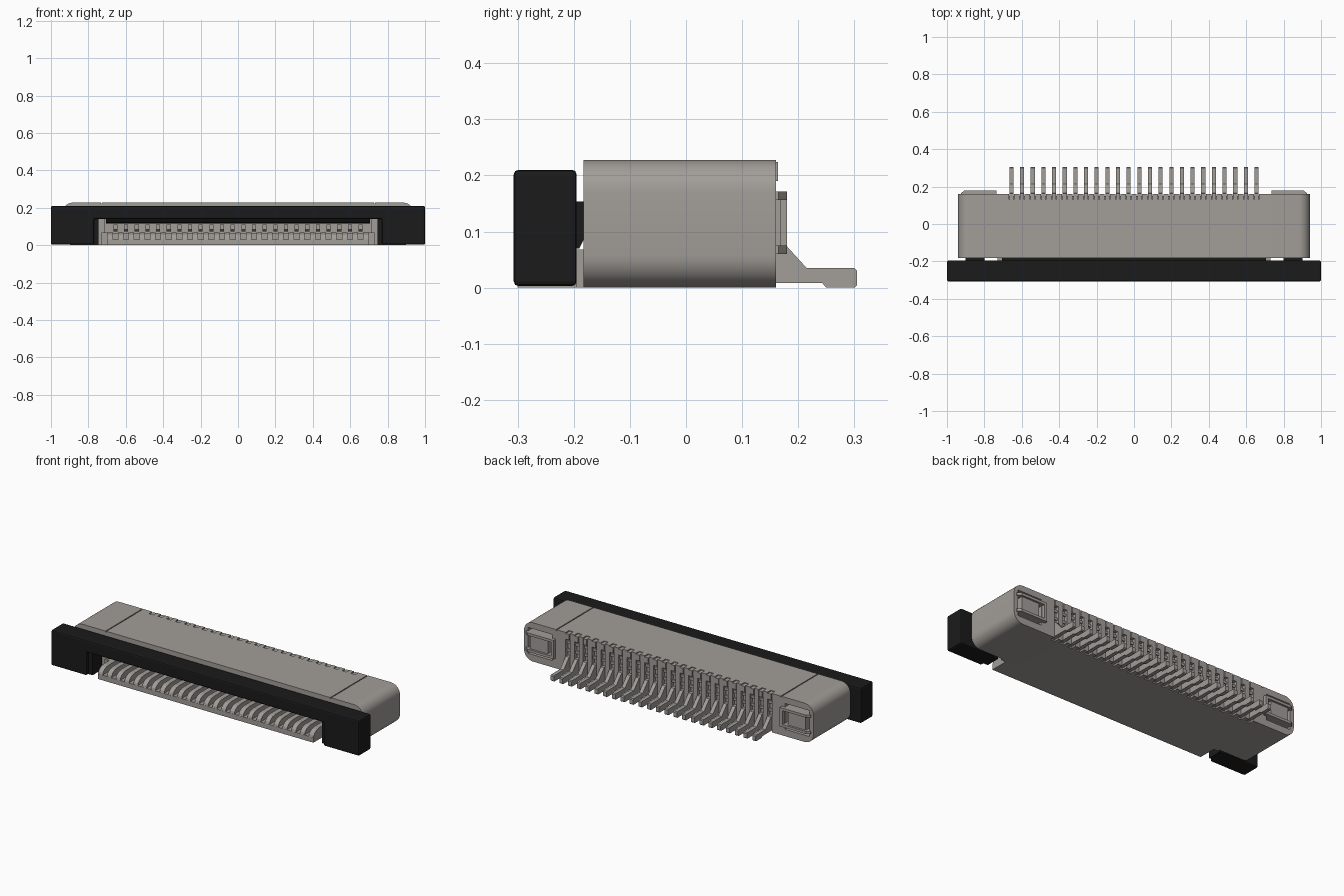
import bpy, bmesh, math

if "Cube" in bpy.data.objects:
    bpy.data.objects.remove(bpy.data.objects["Cube"], do_unlink=True)


def material(name, rgb):
    m = bpy.data.materials.new(name)
    m.use_nodes = True
    m.diffuse_color = (*rgb, 1)
    m.node_tree.nodes["Principled BSDF"].inputs["Base Color"].default_value = (*rgb, 1)
    return m


GREY = material("warm grey", (0.36, 0.338, 0.315))
BLACK = material("black plastic", (0.011, 0.011, 0.011))

COUNT, PITCH = 24, 0.057
PINS = [(i - (COUNT - 1) / 2) * PITCH for i in range(COUNT)]
PLACE = {"x": lambda p, d: (d, p[0], p[1]),
         "y": lambda p, d: (p[0], d, p[1]),
         "z": lambda p, d: (p[0], p[1], d)}


def add_prism(bm, points, lo, hi, axis):
    """Extrude a profile along an axis, with all faces pointing outward."""
    n = len(points)
    area = sum(points[i - 1][0] * points[i][1] - points[i][0] * points[i - 1][1] for i in range(n))
    if (area < 0) != (axis == "y"):
        points = points[::-1]
    low, high = [[bm.verts.new(PLACE[axis](p, d)) for p in points] for d in sorted((lo, hi))]
    bm.faces.new(low[::-1])
    bm.faces.new(high)
    for i in range(n):
        j = (i + 1) % n
        bm.faces.new((low[i], low[j], high[j], high[i]))


def add_box(bm, x, y, z):
    corners = [(y[0], z[0]), (y[1], z[0]), (y[1], z[1]), (y[0], z[1])]
    add_prism(bm, corners, x[0], x[1], "x")


def both(bm, x, y, z):
    add_box(bm, x, y, z)
    add_box(bm, (-x[1], -x[0]), y, z)


def finish(bm, name, mat):
    mesh = bpy.data.meshes.new(name)
    bm.normal_update()
    bm.to_mesh(mesh)
    bm.free()
    obj = bpy.data.objects.new(name, mesh)
    bpy.context.collection.objects.link(obj)
    if mat:
        mesh.materials.append(mat)
    return obj


def activate(obj):
    bpy.ops.object.select_all(action="DESELECT")
    obj.select_set(True)
    bpy.context.view_layer.objects.active = obj


def carve(obj, bm):
    cutter = finish(bm, "cutter", None)
    cutter.hide_render = True
    mod = obj.modifiers.new("carve", "BOOLEAN")
    mod.operation, mod.solver, mod.object = "DIFFERENCE", "EXACT", cutter
    activate(obj)
    bpy.ops.object.modifier_apply(modifier=mod.name)
    bpy.data.objects.remove(cutter, do_unlink=True)


# Housing: rounded section extruded front to back
W, H, R = 0.94, 0.228, 0.058
section = []
for cx, cz, start in ((W - R, H - R, 0), (R - W, H - R, 90), (R - W, R, 180), (W - R, R, 270)):
    for k in range(9):
        a = math.radians(start + k * 90 / 8)
        section.append((cx + R * math.cos(a), cz + R * math.sin(a)))
bm = bmesh.new()
add_prism(bm, section, -0.183, 0.16, "y")
housing = finish(bm, "housing", GREY)

# Cable cavity and guide arm pockets at the front
bm = bmesh.new()
add_box(bm, (-0.71, 0.71), (-0.2, 0.02), (0.066, 0.152))
both(bm, (0.79, 0.91), (-0.2, -0.1), (0.069, 0.156))
carve(housing, bm)

# Contact slots, front and rear
bm = bmesh.new()
for x in PINS:
    add_box(bm, (x - 0.014, x + 0.014), (-0.2, -0.05), (0.03, 0.08))
    add_box(bm, (x - 0.014, x + 0.014), (0.13, 0.2), (-0.02, 0.3))
carve(housing, bm)

# Clip pockets and seams between the centre and the end blocks
bm = bmesh.new()
both(bm, (0.755, 0.915), (0.1, 0.2), (0.04, 0.192))
both(bm, (0.727, 0.733), (-0.2, 0.2), (0.222, 0.3))
carve(housing, bm)
activate(housing)
bpy.ops.object.shade_smooth_by_angle(angle=math.radians(30))

# Front tongue with rounded ribs between the contacts
bm = bmesh.new()
add_box(bm, (-0.7, 0.7), (-0.3, -0.18), (0, 0.03))
both(bm, (0.7, 0.73), (-0.195, -0.18), (0, 0.068))
rib = [(-0.3, 0.028), (-0.296, 0.042), (-0.285, 0.055), (-0.268, 0.064),
       (-0.245, 0.068), (-0.18, 0.068), (-0.18, 0.028)]
for a, b in zip(PINS, PINS[1:]):
    add_prism(bm, rib, a + 0.014, b - 0.014, "x")
edge = PINS[-1] + 0.014
for side in (-1, 1):
    add_prism(bm, rib, side * edge, side * 0.7, "x")
finish(bm, "front_tongue", GREY)

# Housing bridges across the rear slots
bm = bmesh.new()
for z in (0.115, 0.16):
    add_box(bm, (-0.68, 0.68), (0.12, 0.15), (z, z + 0.016))
finish(bm, "rear_bridges", GREY)

# Contacts: bent solder tails and the spring beams in the cavity
tail = [(0.11, 0.008), (0.243, 0.008), (0.25, 0), (0.3, 0), (0.305, 0.005),
        (0.305, 0.03), (0.3, 0.035), (0.215, 0.035), (0.165, 0.09), (0.143, 0.09),
        (0.143, 0.19), (0.164, 0.19), (0.164, 0.224), (0.11, 0.224)]
beam = [(-0.17, 0.085), (-0.15, 0.074), (-0.13, 0.085), (0.03, 0.085),
        (0.03, 0.11), (-0.17, 0.11)]
bm = bmesh.new()
for x in PINS:
    add_prism(bm, tail, x - 0.011, x + 0.011, "x")
    add_prism(bm, beam, x - 0.011, x + 0.011, "x")
finish(bm, "contacts", GREY)

# Rear hold-down clips: two lips around a central block
lip = [(0.735, 0.1), (0.925, 0.1), (0.925, 0.165), (0.905, 0.18), (0.735, 0.18)]
bm = bmesh.new()
for side in (-1, 1):
    outline = [(side * x, y) for x, y in lip]
    for z in (0.06, 0.156):
        add_prism(bm, outline, z, z + 0.015, "z")
both(bm, (0.78, 0.895), (0.09, 0.168), (0.075, 0.156))
both(bm, (0.735, 0.752), (0.12, 0.18), (0.075, 0.156))
finish(bm, "hold_down_clips", GREY)

# Locking bar: wide bridge with a leg at each end
bar_outline = [(-1, 0.003), (-0.77, 0.003), (-0.77, 0.14), (0.77, 0.14),
               (0.77, 0.003), (1, 0.003), (1, 0.21), (-1, 0.21)]
bm = bmesh.new()
add_prism(bm, bar_outline, -0.307, -0.195, "y")
bar = finish(bm, "locking_bar", BLACK)
soft = bar.modifiers.new("soft edges", "BEVEL")
soft.width, soft.segments, soft.limit_method = 0.008, 2, "ANGLE"

# Bar tongue pressed into the cavity, and its guide arms
bm = bmesh.new()
wedge = [(-0.285, 0.142), (-0.27, 0.122), (-0.1, 0.116), (-0.1, 0.148), (-0.2, 0.148)]
add_prism(bm, wedge, -0.705, 0.705, "x")
both(bm, (0.745, 0.775), (-0.285, -0.2), (0.004, 0.145))
arm = [(-0.2, 0.07), (-0.19, 0.07), (-0.175, 0.1), (-0.12, 0.1), (-0.12, 0.154), (-0.2, 0.154)]
for side in (-1, 1):
    add_prism(bm, arm, side * 0.8, side * 0.9, "x")
finish(bm, "bar_tongue_and_arms", BLACK)
